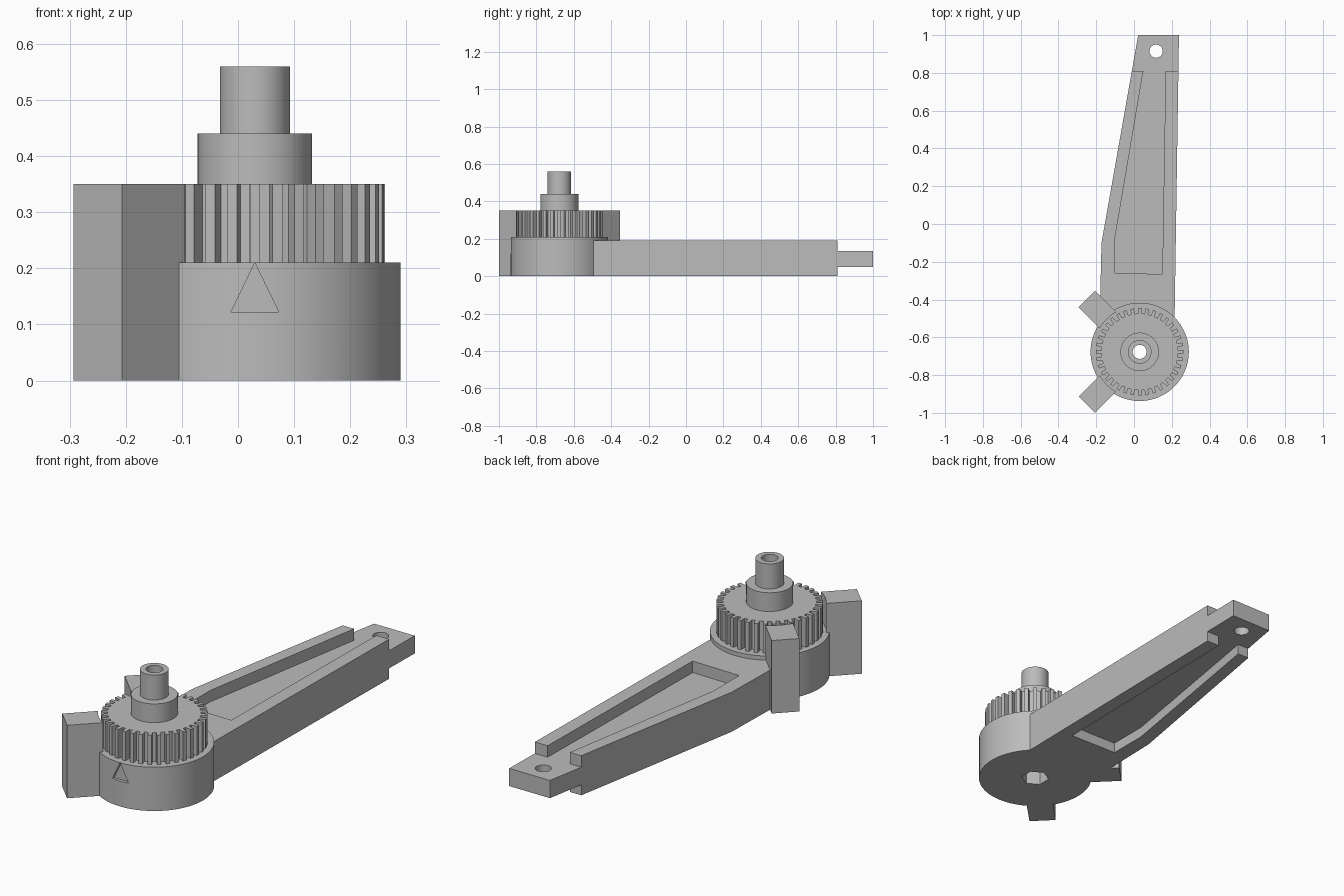
import bpy, bmesh
from math import sin, cos, pi, radians, atan2, asin
from mathutils import Matrix, Vector

cube = bpy.data.objects.get("Cube")
if cube:
    bpy.data.objects.remove(cube, do_unlink=True)

grey = bpy.data.materials.new("plain_grey")
grey.use_nodes = True
colour = (0.5, 0.5, 0.5, 1)
grey.diffuse_color = colour
grey.node_tree.nodes["Principled BSDF"].inputs["Base Color"].default_value = colour

CX, CY = 0.03, -0.677          # axis of the gear stack
DRUM_R, CLEAR_R = 0.26, 0.245


def frame(angle, x=CX, y=CY, z=0):
    """Local z points outward at the angle, local y points up."""
    c, s = cos(angle), sin(angle)
    return Matrix(((-s, 0, c, x), (c, 0, s, y), (0, 1, 0, z), (0, 0, 0, 1)))


def prism(name, points, low, high, matrix=None):
    bm = bmesh.new()
    face = bm.faces.new([bm.verts.new((x, y, low)) for x, y in points])
    top = bmesh.ops.extrude_face_region(bm, geom=[face])["geom"]
    moved = [v for v in top if isinstance(v, bmesh.types.BMVert)]
    bmesh.ops.translate(bm, vec=(0, 0, high - low), verts=moved)
    if matrix:
        bm.transform(matrix)
    bmesh.ops.recalc_face_normals(bm, faces=bm.faces)
    mesh = bpy.data.meshes.new(name)
    bm.to_mesh(mesh)
    bm.free()
    mesh.materials.append(grey)
    ob = bpy.data.objects.new(name, mesh)
    bpy.context.collection.objects.link(ob)
    return ob


def ring(r, n=64, x=CX, y=CY, start=0.0):
    return [(x + r * cos(start + 2 * pi * i / n), y + r * sin(start + 2 * pi * i / n))
            for i in range(n)]


def activate(ob):
    bpy.ops.object.select_all(action='DESELECT')
    ob.select_set(True)
    bpy.context.view_layer.objects.active = ob


def cut(ob, *cutters):
    activate(ob)
    for cutter in cutters:
        cutter.hide_render = True
        mod = ob.modifiers.new("cut", 'BOOLEAN')
        mod.operation, mod.solver, mod.object = 'DIFFERENCE', 'EXACT', cutter
        bpy.ops.object.modifier_apply(modifier=mod.name)
        bpy.data.objects.remove(cutter, do_unlink=True)


def smooth(ob):
    activate(ob)
    bpy.ops.object.shade_smooth_by_angle(angle=radians(25))


def bore():
    return prism("bore_cutter", ring(0.037, 48), -0.1, 0.7)


# Drum with hexagonal nut socket and triangular index marks
drum = prism("drum", ring(DRUM_R, 128), 0, 0.21)
cut(drum, bore(), prism("socket_cutter", ring(0.063, 6, start=pi / 6), -0.1, 0.1))
mark = [(-0.0425, 0.122), (0.0425, 0.122), (0, 0.21)]
for deg in (-90, -45, 0, 180):
    cut(drum, prism("mark_cutter", mark, CLEAR_R, 0.3, frame(radians(deg))))
smooth(drum)

# Toothed ring
TEETH = 36
pitch = 2 * pi / TEETH
outline = []
for i in range(TEETH):
    for offset, r in ((-0.27, 0.203), (-0.22, 0.232), (0.22, 0.232), (0.27, 0.203)):
        a = (i + offset) * pitch
        outline.append((CX + r * cos(a), CY + r * sin(a)))
gear = prism("gear", outline, 0.21, 0.35)
cut(gear, bore())

# Hub and hollow shaft
for name, r, low, high in (("hub", 0.102, 0.35, 0.44), ("shaft", 0.0625, 0.44, 0.56)):
    part = prism(name, ring(r), low, high)
    cut(part, bore())
    smooth(part)

# Two upright radial tabs with a concave inner face and a small hole
HALF, REACH = 0.061, 0.396
spread = asin(HALF / CLEAR_R)
for name, deg in (("back_tab", 135), ("front_tab", 225)):
    arc = [spread * (1 - i / 5) for i in range(11)]
    shape = [(REACH, -HALF), (REACH, HALF)]
    shape += [(CLEAR_R * cos(t), CLEAR_R * sin(t)) for t in arc]
    place = Matrix.Translation((CX, CY, 0)) @ Matrix.Rotation(radians(deg), 4, 'Z')
    tab = prism(name, shape, 0, 0.35, place)
    cut(tab, prism("pin_cutter", ring(0.016, 24, 0, 0.28), 0.2, 0.5, frame(radians(deg))))
    smooth(tab)

# Tapered arm with a pocket above and below and a thin tongue at the tip
WEB_LOW, WEB_HIGH, ARM_TOP, TIP = 0.05, 0.135, 0.19, 0.81
arm = prism("arm", [(-0.184, -0.6), (0.214, -0.56), (0.238, 1.0), (0.022, 1.0),
                    (-0.172, -0.1)], 0, ARM_TOP)
pocket = [(-0.10, -0.26), (0.15, -0.265), (0.168, 0.85), (0.056, 0.85), (-0.10, -0.07)]
step = [(-0.5, TIP), (0.5, TIP), (0.5, 1.2), (-0.5, 1.2)]
for low, high in ((-0.1, WEB_LOW), (WEB_HIGH, 0.4)):
    cut(arm, prism("step_cutter", step, low, high),
        prism("pocket_cutter", pocket, low, high))

# Slanted cross hole and upright hole in the tongue
start, end = Vector((0.217, -0.392)), Vector((-0.155, 0.02))
slant = atan2(end.y - start.y, end.x - start.x)
cut(arm,
    prism("cross_cutter", ring(0.0415, 48, 0, 0), -0.2, 0.8,
          frame(slant, start.x, start.y, 0.0925)),
    prism("tongue_cutter", ring(0.035, 48, 0.117, 0.915), -0.1, 0.4))
smooth(arm)
